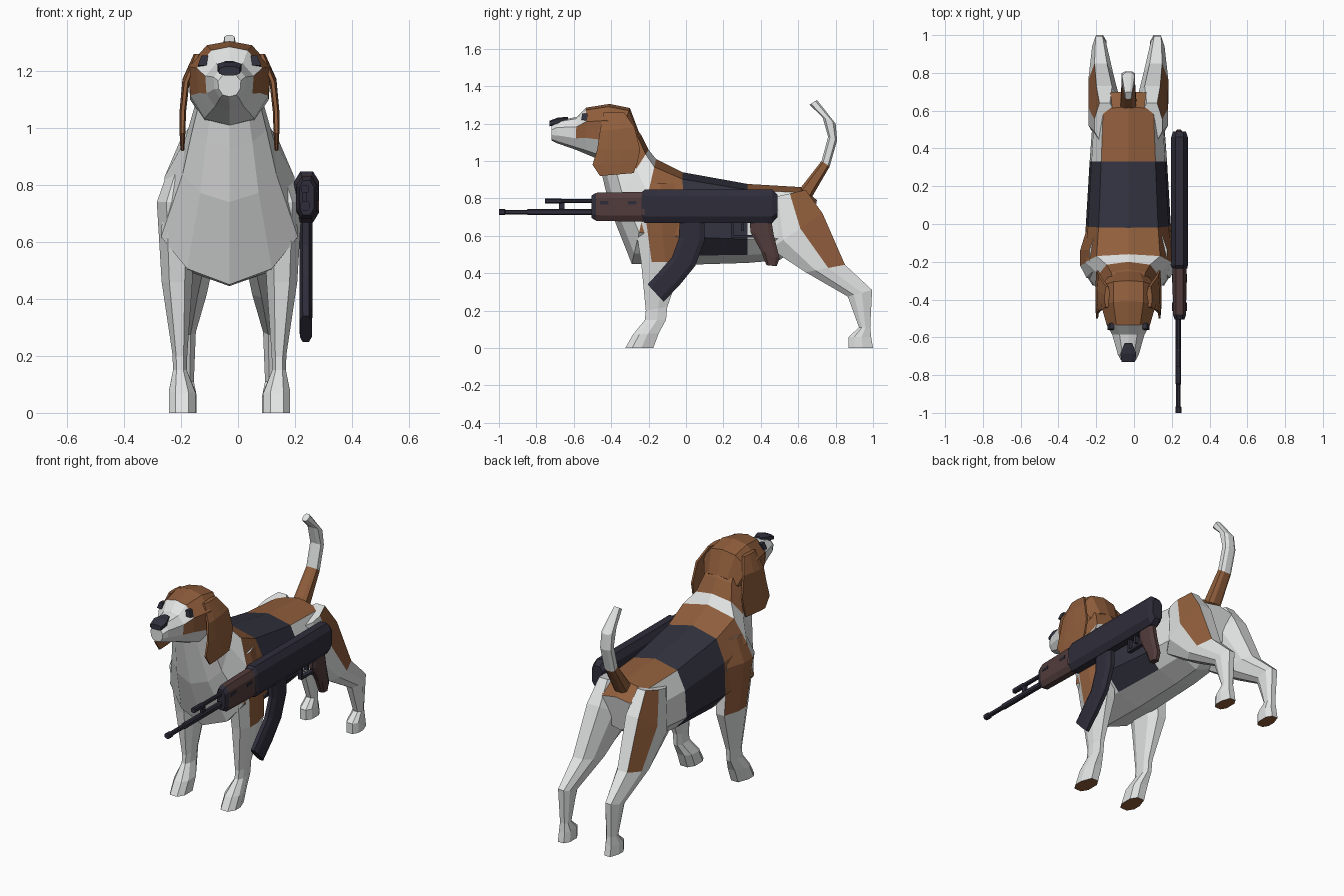
import bpy, bmesh

def material(name, rgb):
    m = bpy.data.materials.new(name)
    m.diffuse_color = (*rgb, 1)
    return m

MATS = [material("white_fur", (.76, .77, .77)),
        material("brown_fur", (.28, .112, .045)),
        material("dark_fur", (.032, .032, .05)),
        material("gun_metal", (.028, .026, .042)),
        material("gun_wood", (.085, .045, .045))]
WHITE, BROWN, DARK, METAL, WOOD = range(5)
DOG, GUN = -.03, .241          # centre lines in x

# cross-sections: u runs along the ring's a-b line, v runs across in x
LIMB = [(-1, -.5), (-1, .5), (-.5, 1), (.15, 1), (1, .5), (1, -.5), (.5, -1), (-.5, -1)]
OCT = [(-1, -.5), (-1, .5), (-.6, 1), (.6, 1), (1, .5), (1, -.5), (.6, -1), (-.6, -1)]
BOX = [(-1, -1), (-1, 1), (1, 1), (1, -1)]

def symmetric(half):
    return half + [(u, -v) for u, v in reversed(half[1:-1])]

TORSO = symmetric([(-1, 0), (-.85, .7), (-.35, .95), (.4, 1), (.8, .62), (1, 0)])
SKULL = symmetric([(-1, 0), (-.9, .55), (-.4, 1), (.3, .95), (.84, .6), (1, 0)])

def loft(name, rings, profile, cx, rule, sides=(1,)):
    """Skin rings (ay, az, by, bz, x0, x1); rule(ring, segment) gives the colour."""
    bm = bmesh.new()
    n, last = len(profile), len(rings) - 1
    for s in sides:
        vs = []
        for ay, az, by, bz, x0, x1 in rings:
            row = []
            for u, v in profile:
                t = (u + 1) / 2
                x = (x0 + x1) / 2 + v * (x1 - x0) / 2
                row.append(bm.verts.new((cx + s * x, ay + (by - ay) * t, az + (bz - az) * t)))
            vs.append(row)
        for i in range(last):
            for j in range(n):
                k = (j + 1) % n
                f = bm.faces.new((vs[i][j], vs[i][k], vs[i + 1][k], vs[i + 1][j]))
                f.material_index = rule(i, j)
        bm.faces.new(vs[0]).material_index = rule(-1, 0)
        bm.faces.new(vs[-1]).material_index = rule(last, 0)
    bmesh.ops.recalc_face_normals(bm, faces=bm.faces[:])
    me = bpy.data.meshes.new(name)
    bm.to_mesh(me)
    bm.free()
    for m in MATS:
        me.materials.append(m)
    ob = bpy.data.objects.new(name, me)
    bpy.context.collection.objects.link(ob)
    return ob

def plain(c):
    return lambda i, j: c

def along_y(name, stations, profile, cx, rule):
    """Straight part along y from (y, top, bottom, half width)."""
    return loft(name, [(y, t, y, b, -w, w) for y, t, b, w in stations], profile, cx, rule)

# torso and neck, from rump to throat
def torso_colour(i, j):
    k = min(j, 9 - j)
    if i in (0, 1):
        return BROWN if k == 0 else WHITE
    if i == 2:
        return DARK if k <= 3 else WHITE
    if i == 3:
        return BROWN if k <= 2 else WHITE
    if i >= 5:
        return BROWN if k <= 1 else WHITE
    return WHITE

torso = [(.70, .79, .66, .58, .13), (.62, .86, .50, .47, .19), (.33, .877, .33, .455, .205),
         (-.02, .94, 0, .445, .225), (-.16, 1.01, -.29, .45, .24), (-.20, 1.06, -.405, .74, .165),
         (-.24, 1.14, -.45, .93, .13), (-.29, 1.20, -.47, 1.02, .11)]
loft("torso", [(*r[:4], -r[4], r[4]) for r in torso], TORSO, DOG, torso_colour)

# head and muzzle
def head_colour(i, j):
    k = min(j, 9 - j)
    if i <= 2:
        return BROWN if k <= 2 else WHITE
    if i == 3:
        return BROWN if k == 2 else WHITE
    return WHITE

head = [(-.25, 1.15, -.36, 1.0, .11), (-.30, 1.283, -.40, 1.0, .145), (-.41, 1.305, -.47, 1.01, .145),
        (-.535, 1.285, -.53, 1.035, .115), (-.585, 1.235, -.59, 1.06, .085),
        (-.69, 1.215, -.69, 1.095, .056), (-.72, 1.19, -.72, 1.11, .04)]
loft("head", [(*r[:4], -r[4], r[4]) for r in head], SKULL, DOG, head_colour)

# nose, eyes, ears
along_y("nose", [(-.63, 1.236, 1.215, .02), (-.685, 1.232, 1.195, .042), (-.73, 1.215, 1.185, .036)],
        OCT, DOG, plain(DARK))
loft("eyes", [(-.555, 1.255, -.525, 1.255, .075, .098), (-.56, 1.22, -.53, 1.215, .08, .111)],
     BOX, DOG, plain(DARK), (1, -1))
loft("ears", [(-.44, 1.26, -.33, 1.26, .10, .125), (-.46, 1.16, -.275, 1.18, .14, .165),
              (-.475, 1.06, -.245, 1.06, .152, .175), (-.50, .98, -.26, .99, .155, .175),
              (-.46, .92, -.28, .935, .158, .172)], LIMB, DOG, plain(BROWN), (1, -1))

# front legs: brown on the outer shoulder, brown soles
def front_leg_colour(i, j):
    return BROWN if (i in (0, 1) and j in (2, 3)) or i == 6 else WHITE

loft("front_legs", [(-.24, .88, -.06, .88, .10, .205), (-.285, .74, -.03, .74, .12, .255),
                    (-.24, .46, -.015, .46, .13, .238), (-.215, .20, -.10, .22, .148, .20),
                    (-.22, .15, -.107, .15, .15, .198), (-.285, .07, -.145, .08, .12, .213),
                    (-.325, 0, -.175, 0, .12, .213)],
     LIMB, DOG, front_leg_colour, (1, -1))

# hind legs: brown stripe down the back of the thigh
def hind_leg_colour(i, j):
    return BROWN if (i in (0, 1) and j == 3) or i == 6 else WHITE

loft("hind_legs", [(.44, .80, .64, .845, .07, .18), (.45, .53, .73, .72, .045, .21),
                   (.64, .405, .85, .445, .08, .212), (.865, .275, .995, .31, .118, .192),
                   (.925, .11, .985, .11, .125, .182), (.87, .06, .99, .06, .115, .19),
                   (.87, 0, 1.0, 0, .115, .19)],
     LIMB, DOG, hind_leg_colour, (1, -1))

# tail
loft("tail", [(.60, .84, .675, .81, -.042, .042), (.725, 1.0, .768, .97, -.035, .035),
              (.76, 1.13, .808, 1.11, -.035, .035), (.73, 1.235, .80, 1.20, -.034, .034),
              (.66, 1.30, .70, 1.326, -.018, .018)],
     OCT, DOG, lambda i, j: BROWN if i <= 0 else WHITE)

# rifle body and handguard
along_y("rifle_receiver", [(-.24, .83, .685, .036), (-.22, .848, .668, .044),
                           (.46, .848, .668, .044), (.49, .82, .70, .034)], OCT, GUN, plain(METAL))
along_y("rifle_handguard", [(-.505, .815, .695, .026), (-.48, .83, .68, .035), (-.23, .835, .675, .037)],
        OCT, GUN, lambda i, j: WOOD if i == 1 else METAL)
along_y("handguard_tab", [(-.235, .745, .71, .044), (-.17, .74, .72, .044)], BOX, GUN - .001, plain(WOOD))
for n, y in enumerate((-.46, -.31)):
    along_y("handguard_slot_%d" % n, [(y, .785, .768, .039), (y + .045, .785, .768, .039)],
            BOX, GUN, plain(METAL))

# barrel, gas tube and front sight
along_y("rifle_barrel", [(-1, .743, .711, .016), (-.97, .743, .711, .016), (-.965, .739, .715, .012),
                         (-.85, .739, .715, .012), (-.845, .743, .711, .015), (-.48, .743, .711, .015)],
        OCT, GUN - .006, plain(METAL))
along_y("gas_tube", [(-.755, .80, .772, .014), (-.67, .80, .772, .014), (-.665, .797, .775, .011),
                     (-.48, .797, .775, .011)], OCT, GUN - .006, plain(METAL))
along_y("barrel_post", [(-.68, .775, .735, .008), (-.65, .775, .735, .008)], BOX, GUN - .006, plain(METAL))

# magazine, grip, trigger
loft("magazine", [(-.035, .69, .10, .69, -.023, .023), (-.037, .59, .10, .575, -.023, .023),
                  (-.075, .485, .05, .44, -.023, .023), (-.15, .40, -.035, .335, -.023, .023),
                  (-.205, .34, -.12, .248, -.021, .021)], OCT, GUN - .003, plain(METAL))
loft("rifle_grip", [(.34, .69, .455, .69, -.022, .022), (.345, .62, .47, .60, -.022, .022),
                    (.40, .52, .50, .48, -.022, .022), (.43, .443, .485, .437, -.018, .018)],
     OCT, GUN - .003, plain(WOOD))
for name, y0, y1, z0, z1 in (("guard_bottom", .24, .37, .59, .604), ("guard_front", .24, .255, .595, .675),
                             ("trigger", .295, .31, .625, .675)):
    along_y(name, [(y0, z1, z0, .012), (y1, z1, z0, .012)], BOX, GUN - .003, plain(METAL))
